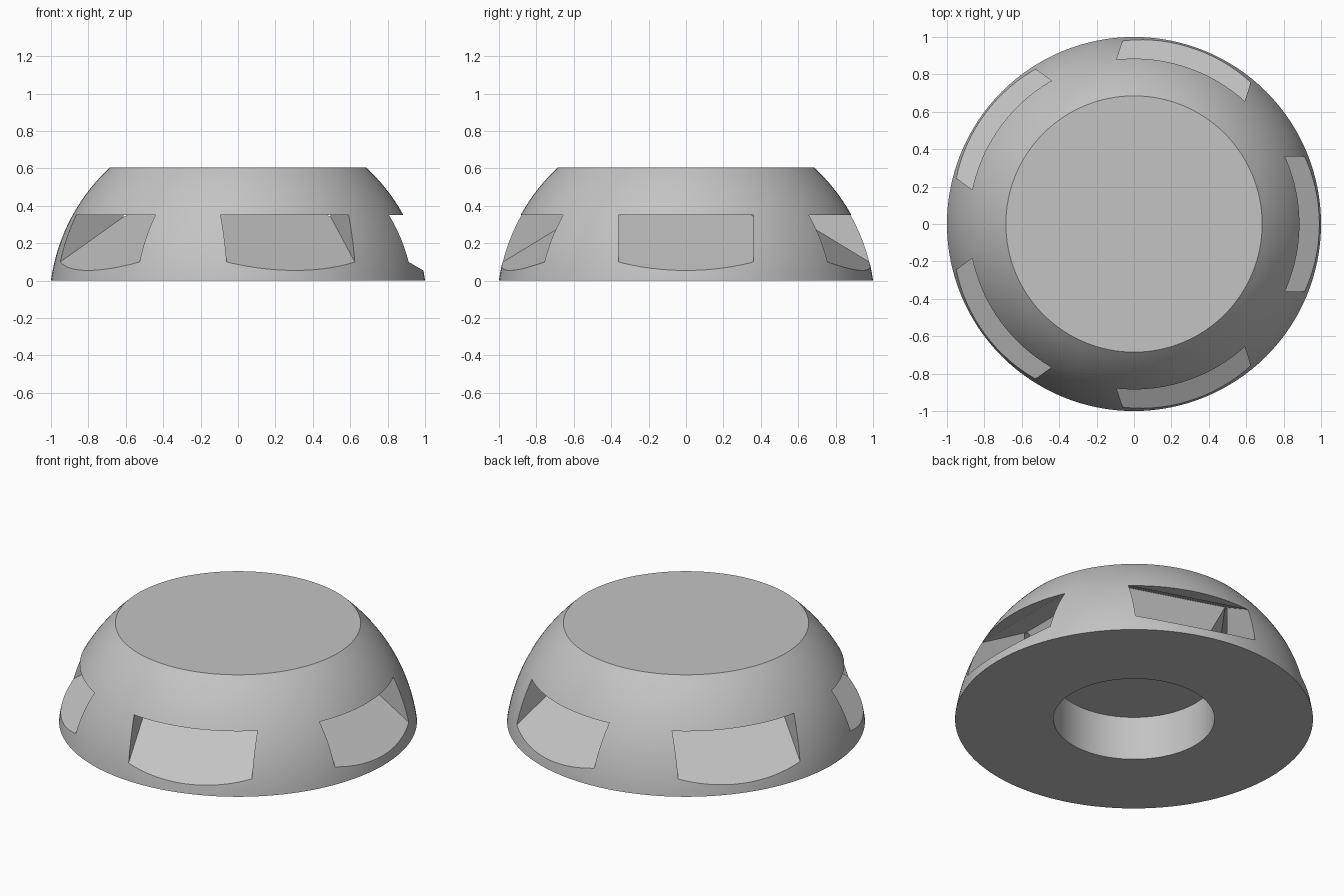
import bpy, bmesh, math
from mathutils import Matrix

cube = bpy.data.objects.get("Cube")
if cube:
    bpy.data.objects.remove(cube, do_unlink=True)

grey = bpy.data.materials.new("light_grey")
grey.use_nodes = True
colour = (0.55, 0.55, 0.55, 1)
grey.diffuse_color = colour
grey.node_tree.nodes["Principled BSDF"].inputs["Base Color"].default_value = colour


def add_object(name, bm):
    bmesh.ops.recalc_face_normals(bm, faces=bm.faces)
    mesh = bpy.data.meshes.new(name)
    bm.to_mesh(mesh)
    bm.free()
    mesh.materials.append(grey)
    obj = bpy.data.objects.new(name, mesh)
    bpy.context.collection.objects.link(obj)
    return obj


def lathe(name, profile, segments):
    """Revolve (radius, height) points; close the open ends with flat discs."""
    bm = bmesh.new()
    rings = []
    for r, z in profile:
        rings.append([bm.verts.new((r * math.cos(a), r * math.sin(a), z))
                      for a in (math.tau * i / segments for i in range(segments))])
    for low, high in zip(rings, rings[1:]):
        for i in range(segments):
            j = (i + 1) % segments
            bm.faces.new((low[i], low[j], high[j], high[i]))
    bm.faces.new(rings[0])
    bm.faces.new(rings[-1])
    return add_object(name, bm)


def prism(name, outline, half_width, angle):
    """Extrude a (radial, height) outline sideways and turn it about z."""
    bm = bmesh.new()
    face = bm.faces.new([bm.verts.new((x, -half_width, z)) for x, z in outline])
    side = bmesh.ops.extrude_face_region(bm, geom=[face])["geom"]
    moved = [v for v in side if isinstance(v, bmesh.types.BMVert)]
    bmesh.ops.translate(bm, verts=moved, vec=(0, 2 * half_width, 0))
    bmesh.ops.rotate(bm, verts=bm.verts, cent=(0, 0, 0),
                     matrix=Matrix.Rotation(angle, 3, "Z"))
    return add_object(name, bm)


# Truncated dome with a round blind socket in its underside
TOP, DROP, STEPS = 0.605, 0.136, 24
SOCKET_RADIUS, SOCKET_DEPTH = 0.45, 0.27
profile = [(SOCKET_RADIUS, SOCKET_DEPTH), (SOCKET_RADIUS, 0)]
for i in range(STEPS + 1):
    z = TOP * i / STEPS
    profile.append((math.sqrt(1 - z * z - 2 * z * DROP), z))
dome = lathe("slotted_dome", profile, 128)

# Five sloping slots that run upward into the dome
slot = [(1.2, -0.066), (1.2, 0.35), (0.81, 0.35), (0.485, 0.537), (0.40, 0.396)]
bpy.context.view_layer.objects.active = dome
dome.select_set(True)
for n in range(5):
    cutter = prism("slot_cutter", slot, 0.36, math.tau * n / 5)
    cutter.hide_render = True
    cut = dome.modifiers.new("slot", "BOOLEAN")
    cut.operation = "DIFFERENCE"
    cut.solver = "EXACT"
    cut.object = cutter
    bpy.ops.object.modifier_apply(modifier=cut.name)
    bpy.data.objects.remove(cutter, do_unlink=True)

# Smooth dome with crisp slot and rim edges
bpy.ops.object.shade_smooth_by_angle(angle=math.radians(25))
